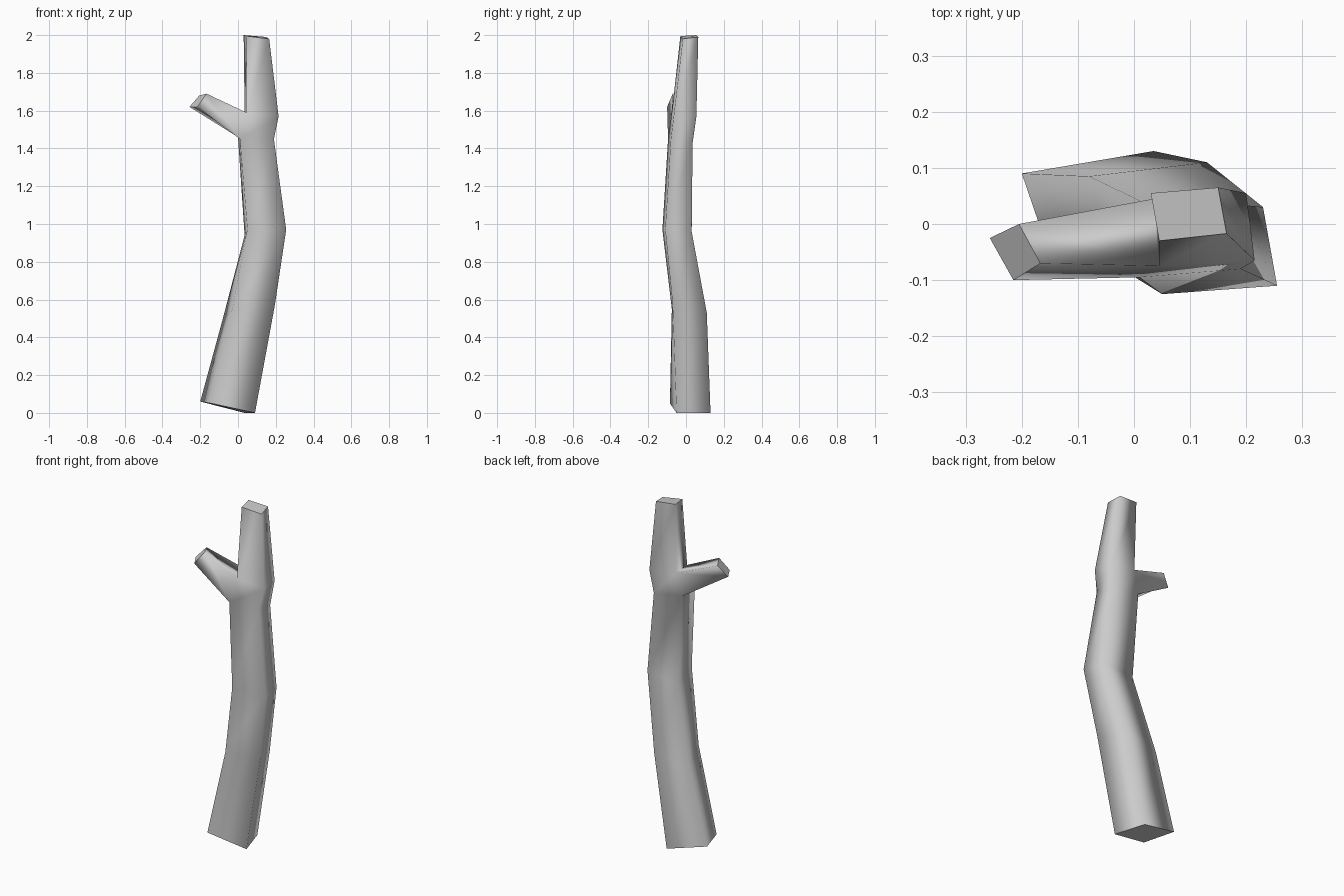
import bpy
import bmesh

if "Cube" in bpy.data.objects:
    bpy.data.objects.remove(bpy.data.objects["Cube"], do_unlink=True)

# Single bark colour
bark = bpy.data.materials.new("grey_bark")
bark.use_nodes = True
GREY = (0.6, 0.6, 0.6, 1)
bark.diffuse_color = GREY
bark.node_tree.nodes["Principled BSDF"].inputs["Base Color"].default_value = GREY

# Four-cornered rings up the trunk: front left edge, front right, back right, back left
trunk_rings = [
    [(-.14, -.085, .05), (.09, -.05, 0), (.035, .13, 0), (-.2, .09, .06)],
    [(-.03, -.075, .55), (.195, -.07, .57), (.13, .11, .53), (-.08, .085, .5)],
    [(.05, -.125, .97), (.255, -.11, .97), (.23, .03, .96), (.035, .03, .94)],
    [(.01, -.095, 1.45), (.19, -.08, 1.45), (.185, .035, 1.43), (0, .035, 1.46)],
    [(.045, -.075, 1.59), (.215, -.065, 1.57), (.2, .055, 1.57), (.035, .045, 1.59)],
    [(.045, -.03, 1.995), (.165, -.017, 1.98), (.15, .065, 1.99), (.03, .055, 2)],
]
# End of the side branch: lower front, upper front, upper back, lower back
branch_tip = [(-.215, -.1, 1.62), (-.167, -.07, 1.69), (-.205, 0, 1.68), (-.257, -.025, 1.62)]

bm = bmesh.new()


def add_ring(points):
    return [bm.verts.new(p) for p in points]


def bridge(a, b, skip=None):
    for i in range(4):
        if i != skip:
            j = (i + 1) % 4
            bm.faces.new((a[i], a[j], b[j], b[i]))


# Trunk, leaving the fork side open between the fork rings
rings = [add_ring(r) for r in trunk_rings]
for n in range(len(rings) - 1):
    bridge(rings[n], rings[n + 1], skip=3 if n == 3 else None)

# Side branch grown from the open side
low, high = rings[3], rings[4]
tip = add_ring(branch_tip)
bridge([low[0], high[0], high[3], low[3]], tip)

# Flat cut ends
caps = [bm.faces.new(loop) for loop in (rings[0], rings[-1], tip)]
bmesh.ops.recalc_face_normals(bm, faces=bm.faces)
for face in bm.faces:
    face.smooth = face not in caps
for cap in caps:
    for edge in cap.edges:
        edge.smooth = False

mesh = bpy.data.meshes.new("forked_branch")
bm.to_mesh(mesh)
bm.free()
mesh.materials.append(bark)
branch = bpy.data.objects.new("forked_branch", mesh)
bpy.context.collection.objects.link(branch)
